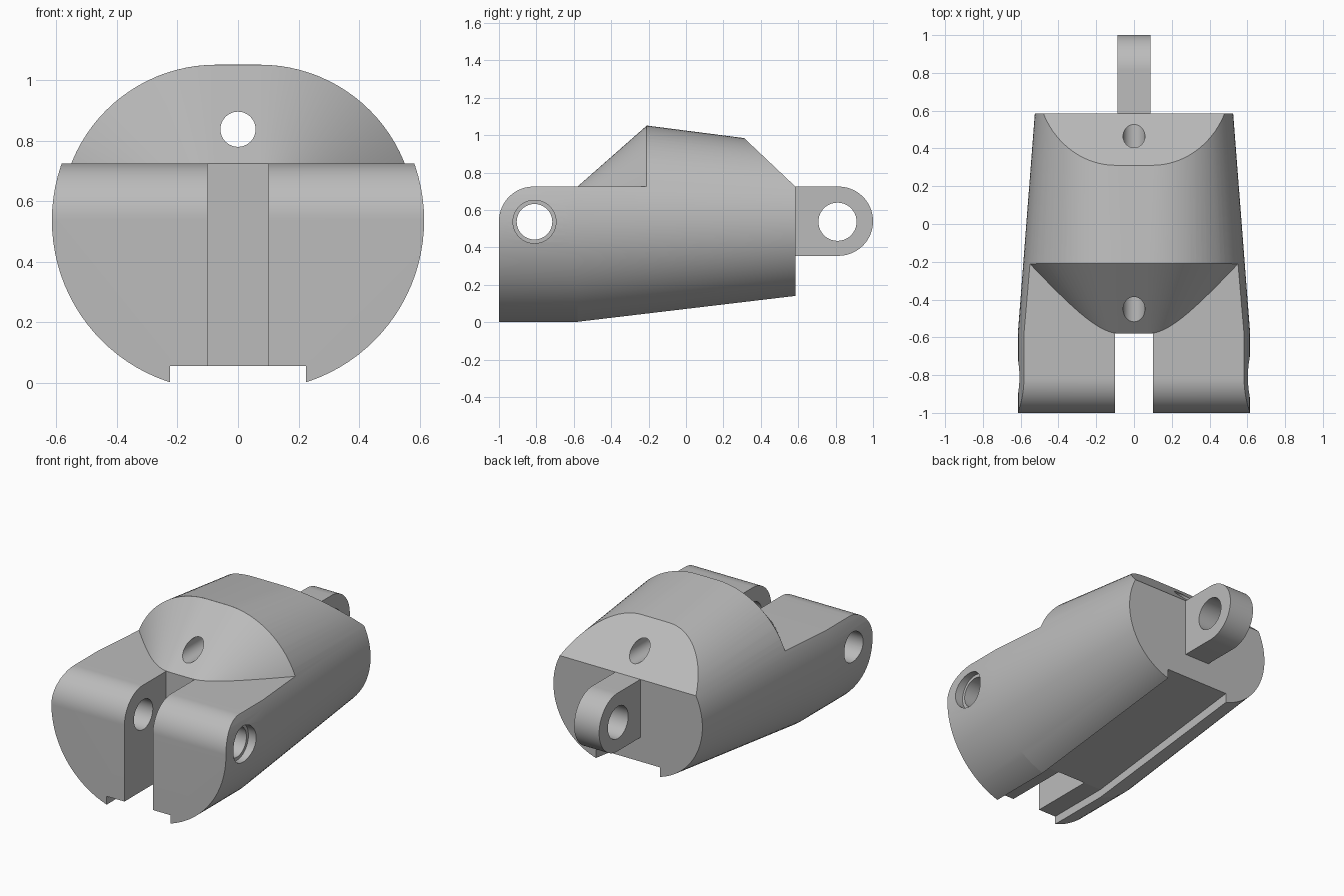
import bpy, bmesh
from math import sin, cos, pi, radians

default = bpy.data.objects.get("Cube")
if default:
    bpy.data.objects.remove(default, do_unlink=True)

grey = bpy.data.materials.new("plain grey")
grey.use_nodes = True
colour = (0.5, 0.5, 0.5, 1)
grey.diffuse_color = colour
grey.node_tree.nodes["Principled BSDF"].inputs["Base Color"].default_value = colour

AXIS_Z = 0.537      # height of the body axis and pin holes
DECK_Z = 0.725      # flat top of the fork arms and lug
STEPS = 48          # segments per half circle


def loft(name, rings):
    """Closed solid skinned through rings with equal point counts."""
    bm = bmesh.new()
    loops = [[bm.verts.new(p) for p in ring] for ring in rings]
    n = len(loops[0])
    for a, b in zip(loops, loops[1:]):
        for i in range(n):
            j = (i + 1) % n
            bm.faces.new((a[i], a[j], b[j], b[i]))
    bm.faces.new(loops[0])
    bm.faces.new(loops[-1])
    bmesh.ops.recalc_face_normals(bm, faces=bm.faces)
    mesh = bpy.data.meshes.new(name)
    bm.to_mesh(mesh)
    bm.free()
    mesh.materials.append(grey)
    obj = bpy.data.objects.new(name, mesh)
    bpy.context.collection.objects.link(obj)
    return obj


def prism_x(name, profile, x0, x1):
    """Extrude a (y, z) profile along x."""
    return loft(name, [[(x, y, z) for y, z in profile] for x in (x0, x1)])


def arc(cy, cz, r, start, end, steps):
    return [(cy + r * cos(radians(start + (end - start) * i / steps)),
             cz + r * sin(radians(start + (end - start) * i / steps)))
            for i in range(steps + 1)]


def stadium(y, r, half_flat):
    """Rounded section across the body at depth y."""
    right = arc(half_flat, AXIS_Z, r, -90, 90, STEPS)
    left = arc(-half_flat, AXIS_Z, r, 90, 270, STEPS)
    return [(x, y, z) for x, z in right + left]


def pin_x(name, y, r, x0, x1):
    return prism_x(name, arc(y, AXIS_Z, r, 0, 360, 2 * STEPS)[:-1], x0, x1)


def combine(target, tool, operation="DIFFERENCE"):
    mod = target.modifiers.new("combine", "BOOLEAN")
    mod.operation = operation
    mod.solver = "EXACT"
    mod.object = tool
    bpy.context.view_layer.objects.active = target
    bpy.ops.object.modifier_apply(modifier=mod.name)
    bpy.data.objects.remove(tool, do_unlink=True)


# Main body: straight fork section, then tapered rear
body = loft("link_body", [stadium(-1, 0.562, 0.053),
                          stadium(-0.58, 0.562, 0.053),
                          stadium(0.585, 0.412, 0.113)])

# Fork deck with rounded nose, leaving a drafted hump
deck_profile = arc(-0.815, 0.54, 0.185, 180, 90, STEPS // 2)
deck_profile += [(-0.21, DECK_Z), (-0.21, 1.3), (-1.1, 1.3), (-1.1, 0.54)]
deck_cut = prism_x("deck_cutter", deck_profile, -0.8, 0.8)
hump = loft("hump_shape", [stadium(y, 0.188 + 0.881 * (y + 0.58), 0.073)
                           for y in (-0.7, -0.15)])
combine(deck_cut, hump)
combine(body, deck_cut)

# Rear slope
combine(body, prism_x("slope_cutter", [(0.2, 1.089), (0.695, 0.621),
                                       (0.695, 1.2), (0.2, 1.2)], -0.8, 0.8))

# Slot between the fork arms
combine(body, prism_x("slot_cutter", [(-1.1, -0.3), (-0.58, -0.3),
                                      (-0.58, 1.3), (-1.1, 1.3)], -0.1, 0.1))

# Channel under the belly, following the taper
combine(body, prism_x("channel_cutter", [(-1.1, -0.3), (-1.1, 0.055), (-0.58, 0.055),
                                         (0.7, 0.216), (0.7, -0.3)], -0.225, 0.225))

# Fork pin hole and its counterbore on the left arm
combine(body, pin_x("pin_hole_cutter", -0.81, 0.095, -0.8, 0.8))
combine(body, pin_x("counterbore_cutter", -0.81, 0.115, 0.56, 0.8))

# Cable hole through the hump
bore = arc(0, 0.838, 0.058, 0, 360, 2 * STEPS)[:-1]
combine(body, loft("cable_hole_cutter", [[(x, y, z) for x, z in bore] for y in (-0.9, 0.9)]))

# Rear lug with pin hole
lug_profile = arc(0.815, 0.54, 0.185, -90, 90, STEPS) + [(0.5, DECK_Z), (0.5, 0.355)]
lug = prism_x("rear_lug", lug_profile, -0.088, 0.088)
combine(lug, pin_x("lug_hole_cutter", 0.81, 0.102, -0.3, 0.3))
combine(body, lug, "UNION")

# Smooth curves, crisp edges
bpy.ops.object.select_all(action="DESELECT")
body.select_set(True)
bpy.context.view_layer.objects.active = body
bpy.ops.object.shade_smooth_by_angle(angle=radians(5.5))
